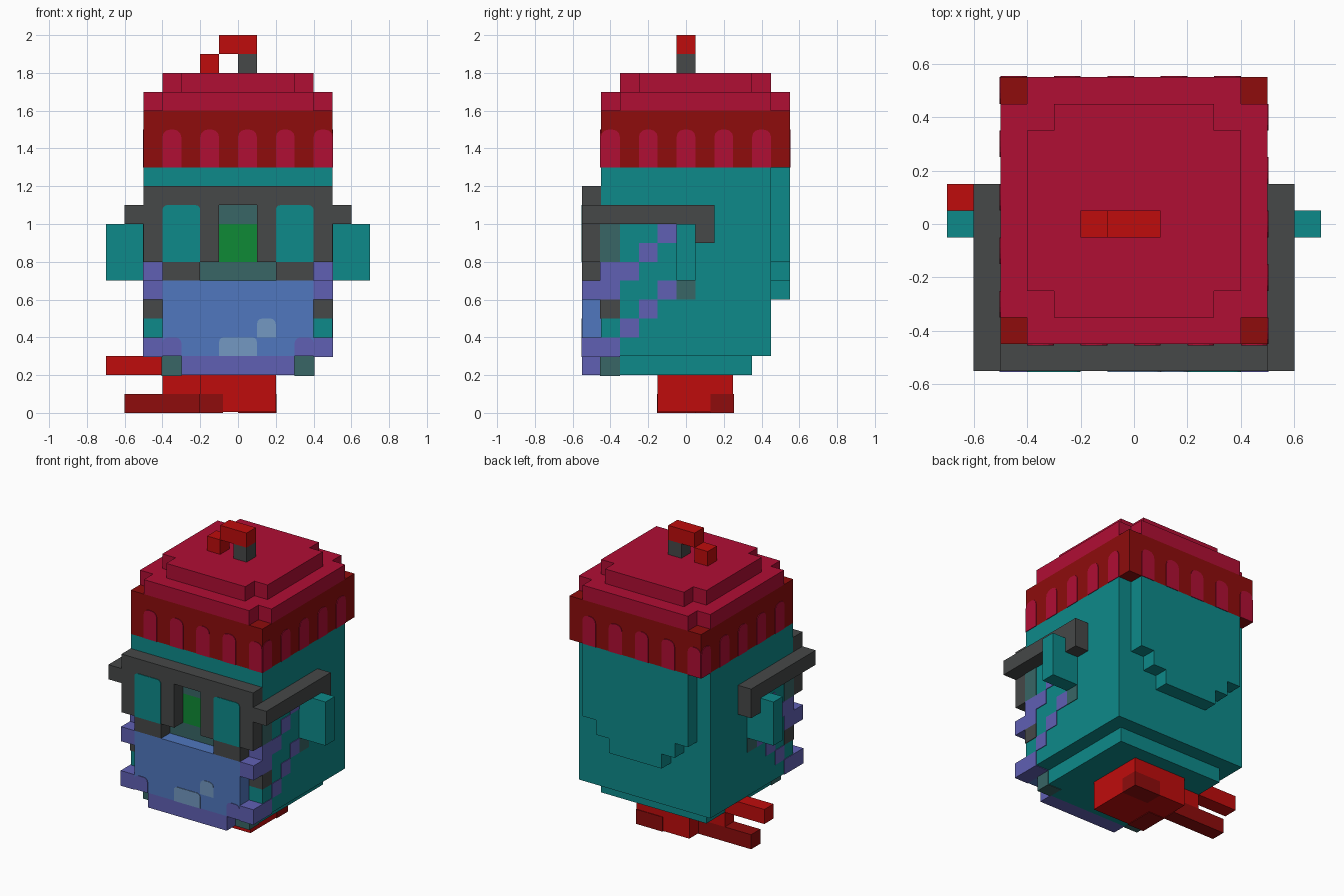
import bpy
import bmesh
import math

cube = bpy.data.objects.get("Cube")
if cube:
    bpy.data.objects.remove(cube, do_unlink=True)

U = 0.1      # one block
E = 0.04     # painted plate thickness, in blocks


def colour(name, code):
    rgb = [int(code[i:i + 2], 16) / 255 for i in (0, 2, 4)]
    lin = [c / 12.92 if c < 0.04 else ((c + 0.055) / 1.055) ** 2.4 for c in rgb]
    mat = bpy.data.materials.new(name)
    mat.use_nodes = True
    mat.diffuse_color = (*lin, 1)
    mat.node_tree.nodes["Principled BSDF"].inputs["Base Color"].default_value = (*lin, 1)
    return mat


TEAL = colour("teal", "0D8A8A")
GREY = colour("dark grey", "464848")
CRIMSON = colour("crimson", "B00E34")
MAROON = colour("dark red", "8E0C0C")
RED = colour("red", "BF0C0C")
BLUE = colour("blue", "5077BF")
PURPLE = colour("purple", "6060B4")
SLATE = colour("slate teal", "386666")
GREEN = colour("green", "0F8A36")
PALE = colour("pale blue", "7399C2")


def rect(u0, u1, v0, v1):
    return [(u0, v0), (u1, v0), (u1, v1), (u0, v1)]


def box(x0, x1, y0, y1, z0, z1):
    return rect(x0, x1, y0, y1), "z", z0, z1


def arch(u0, u1, v0, v1, r):
    """Upright panel with rounded top corners."""
    pts = [(u0, v0), (u1, v0)]
    for cx, start in ((u1 - r, 0), (u0 + r, 90)):
        for a in range(start, start + 91, 30):
            t = math.radians(a)
            pts.append((cx + r * math.cos(t), v1 - r + r * math.sin(t)))
    return pts


def notched(u0, u1, v0, v1):
    """Rectangle with one block missing at each corner."""
    return [(u0 + 1, v0), (u1 - 1, v0), (u1 - 1, v0 + 1), (u1, v0 + 1),
            (u1, v1 - 1), (u1 - 1, v1 - 1), (u1 - 1, v1), (u0 + 1, v1),
            (u0 + 1, v1 - 1), (u0, v1 - 1), (u0, v0 + 1), (u0 + 1, v0 + 1)]


def make(name, mat, shapes, mirror=False):
    """Extrude outlines along an axis; y is counted in blocks from the front."""
    bm = bmesh.new()
    place = {"x": lambda u, v, w: (w, u, v),
             "y": lambda u, v, w: (u, w, v),
             "z": lambda u, v, w: (u, v, w)}
    for outline, axis, lo, hi in shapes:
        rings = []
        for w in (lo, hi):
            ring = []
            for u, v in outline:
                x, y, z = place[axis](u, v, w)
                ring.append(bm.verts.new((x * U, (y - 5.5) * U, z * U)))
            rings.append(ring)
            bm.faces.new(ring)
        n = len(outline)
        for i in range(n):
            k = (i + 1) % n
            bm.faces.new((rings[0][i], rings[0][k], rings[1][k], rings[1][i]))
    bmesh.ops.recalc_face_normals(bm, faces=bm.faces)
    mesh = bpy.data.meshes.new(name)
    bm.to_mesh(mesh)
    bm.free()
    mesh.materials.append(mat)
    obj = bpy.data.objects.new(name, mesh)
    bpy.context.collection.objects.link(obj)
    if mirror:
        mod = obj.modifiers.new("Mirror", "MIRROR")
        mod.use_mirror_merge = False
    return obj


# Head, chin step and stepped back of the hair
make("head", TEAL, [box(-5, 5, 1, 10, 3, 13)])
make("chin", TEAL, [box(-4, 4, 1, 9, 2, 3)])
half = [(4, 13), (4, 8), (3, 8), (3, 7), (2, 7), (2, 6)]
back = half + [(-x, z) for x, z in reversed(half)]
make("back_hair", TEAL, [(back, "y", 10, 11)])
make("ears", TEAL, [box(5, 7, 5, 6, 7, 10)], mirror=True)

# Knit hat: band, two notched crown layers, alternating ribs
make("hat_band", MAROON, [box(-5, 5, 1, 11, 13, 16)])
make("hat_crown", CRIMSON, [(notched(-5, 5, 1, 11), "z", 16, 17),
                            (notched(-4, 4, 2, 10), "z", 17, 18)])
ribs = []
for i in range(10):
    across = arch(i - 5, i - 4, 13, 15, 0.4)
    along = arch(i + 1, i + 2, 13, 15, 0.4)
    if i % 2:
        ribs += [(across, "y", 1 - E, 1), (along, "x", -5 - E, -5)]
    else:
        ribs += [(across, "y", 11, 11 + E), (along, "x", 5, 5 + E)]
make("hat_ribs", CRIMSON, ribs)
make("hat_stem", GREY, [box(0, 1, 5, 6, 18, 19)])
make("hat_loop", RED, [box(-1, 1, 5, 6, 19, 20), box(-2, -1, 5, 6, 18, 19)])

# Glasses: brow, frames, lower rims, arms with hooked tips
make("glasses_brow", GREY, [box(-5, 5, 0, 1, 11, 12)])
make("glasses_frames", GREY, [box(1, 5, 0, 1, 8, 11), box(2, 4, 0, 1, 7, 8),
                              box(5, 6, 0, 7, 10, 11), box(5, 6, 6, 7, 9, 10)],
     mirror=True)
make("lenses", TEAL, [(arch(2, 4, 8, 11, 0.25), "y", -E, 0)], mirror=True)

# Nose area between the frames
make("nose", GREEN, [box(-1, 1, 1 - E, 1, 8, 10)])
make("nose_shadow_band", SLATE, [box(-1, 1, 1 - E, 1, 10, 11),
                                 box(-2, 2, 1 - E, 1, 7, 8)])

# Face mask with purple border and pale patches
make("mask", BLUE, [box(-4, 4, 0, 1, 3, 7)])
make("mask_bottom", PURPLE, [box(-3, 3, 0, 1, 2, 3)])
make("mask_corners", PURPLE, [box(4, 5 + E, 0, 2, 6, 7),
                              box(4, 5 + E, -E, 2, 3 - E, 4),
                              (arch(3, 4, 3, 4, 0.3), "y", -E, 0)], mirror=True)
make("mask_patches", PALE, [(arch(-1, 1, 3, 4, 0.25), "y", -E, 0),
                            (arch(1, 2, 4, 5, 0.3), "y", -E, 0)])


# Painted cells on the cheeks: (first y, last y, bottom, top)
def cheek(cells, x=5):
    return [box(x - 1, x + E, a - E if a == 1 else a, b, c, d) for a, b, c, d in cells]


make("mask_straps", PURPLE, cheek([(1, 3, 7, 8), (3, 4, 8, 9), (4, 5, 9, 10),
                                   (2, 3, 4, 5), (3, 4, 5, 6), (4, 5, 6, 7)]),
     mirror=True)
make("cheek_shade", SLATE, cheek([(1, 2, 8, 10), (5, 6, 6, 7)])
     + cheek([(1, 2, 2 - E, 3)], 4), mirror=True)
make("cheek_dark_spots", GREY, cheek([(1, 2, 5, 6)]), mirror=True)

# Neck scarf with two tails on one side
make("neck", RED, [box(-2, 2, 4, 8, E, 2)])
make("neck_dark_corners", MAROON, [box(0, 2 + E, 6.8, 8 + E, 0, 1),
                                   box(-2 - E, -0.8, 4 - E, 6, 0, 1)])
make("scarf_upper_tail", RED, [box(-4, -2, 6, 7, 1, 2), box(-7, -4, 6, 7, 2, 3)])
make("scarf_lower_tail", MAROON, [box(-6, -2, 6, 7, 0, 1)])
